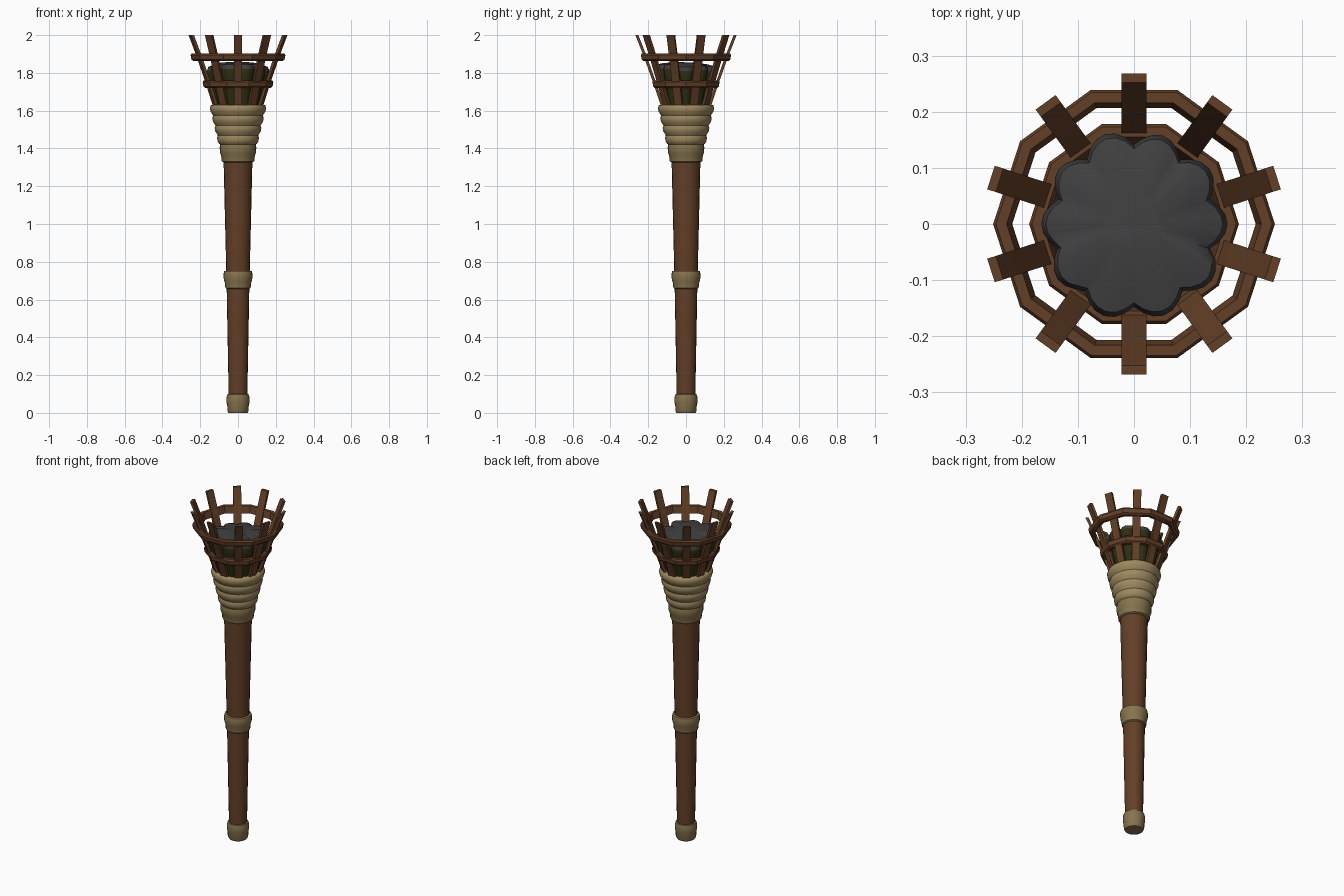
import bpy, bmesh, math, random
from mathutils import Vector, Matrix

if "Cube" in bpy.data.objects:
    bpy.data.objects.remove(bpy.data.objects["Cube"])
random.seed(4)


def material(name, rgb):
    m = bpy.data.materials.new(name)
    m.diffuse_color = (*rgb, 1)
    m.use_nodes = True
    m.node_tree.nodes["Principled BSDF"].inputs["Base Color"].default_value = m.diffuse_color
    return m


WOOD = material("brown wood", (0.125, 0.050, 0.020))
ROPE = material("light rope", (0.34, 0.25, 0.115))
ROPE_DARK = material("dark rope", (0.24, 0.175, 0.075))
COAL = material("grey coal", (0.05, 0.05, 0.052))
MOSS = material("dark moss", (0.028, 0.028, 0.006))


def finish(bm, name, mats, angle=40):
    bmesh.ops.recalc_face_normals(bm, faces=bm.faces)
    me = bpy.data.meshes.new(name)
    bm.to_mesh(me)
    bm.free()
    ob = bpy.data.objects.new(name, me)
    bpy.context.collection.objects.link(ob)
    for m in mats:
        me.materials.append(m)
    bpy.ops.object.select_all(action='DESELECT')
    ob.select_set(True)
    bpy.context.view_layer.objects.active = ob
    bpy.ops.object.shade_smooth_by_angle(angle=math.radians(angle))
    return ob


def lathe(name, profile, mat, n=20, closed=False, angle=40, start=0.0):
    """Revolve (radius, z) points; cap the ends unless the profile is closed."""
    bm = bmesh.new()
    rings = [[bm.verts.new((r * math.cos(start + math.tau * i / n),
                            r * math.sin(start + math.tau * i / n), z))
              for i in range(n)] for r, z in profile]
    pairs = list(zip(rings, rings[1:] + rings[:1])) if closed else list(zip(rings, rings[1:]))
    for a, b in pairs:
        for i in range(n):
            j = (i + 1) % n
            bm.faces.new((a[i], a[j], b[j], b[i]))
    if not closed:
        bm.faces.new(rings[0])
        bm.faces.new(rings[-1])
    return finish(bm, name, [mat], angle)


# Tapered pole
lathe("pole", [(0.048, 0.02), (0.060, 0.66), (0.077, 1.36)], WOOD)

# Narrow rope bindings
lathe("foot_binding", [(0.050, 0), (0.056, 0.012), (0.057, 0.04), (0.061, 0.055),
                       (0.061, 0.08), (0.057, 0.098), (0.048, 0.10)], ROPE_DARK)
lathe("middle_binding", [(0.058, 0.655), (0.067, 0.662), (0.070, 0.69), (0.075, 0.705),
                         (0.077, 0.735), (0.073, 0.75), (0.060, 0.753)], ROPE_DARK)
lathe("neck_binding", [(0.075, 1.325), (0.086, 1.332), (0.090, 1.365), (0.095, 1.375),
                       (0.097, 1.405), (0.094, 1.42), (0.080, 1.425)], ROPE_DARK)

# Flared head wrapped in coils of rope
coils = [(0.085, 1.415)]
for k in range(4):
    z0 = 1.42 + 0.0525 * k
    r0 = 0.099 + 0.0125 * k
    coils += [(r0, z0 + 0.004), (r0 + 0.009, z0 + 0.018), (r0 + 0.012, z0 + 0.036),
              (r0 + 0.008, z0 + 0.049)]
coils += [(0.140, 1.63), (0.118, 1.632)]
lathe("head_wrap", coils, ROPE)

# Basket slats, ten around, leaning outwards
bm = bmesh.new()
for k in range(10):
    rot = Matrix.Rotation(math.radians(90 + 36 * k), 3, 'Z')
    rows = []
    for r, z in [(0.117, 1.60), (0.163, 1.74), (0.213, 1.88), (0.260, 2.0)]:
        rows.append([bm.verts.new(rot @ Vector((r + a, b, z)))
                     for a, b in [(-0.008, -0.022), (0.008, -0.022),
                                  (0.008, 0.022), (-0.008, 0.022)]])
    for a, b in zip(rows, rows[1:]):
        for i in range(4):
            j = (i + 1) % 4
            bm.faces.new((a[i], a[j], b[j], b[i]))
    bm.faces.new(rows[0])
    bm.faces.new(rows[-1])
finish(bm, "basket_slats", [WOOD], 30)


# Ten-sided hoops
def hoop(name, r, z, h, lean):
    prof = [(r - 0.024 - lean, z - h), (r - 0.006 - lean, z - h), (r - lean / 2, z - h * 0.6),
            (r, z + h * 0.6), (r - 0.005, z + h), (r - 0.024, z + h)]
    lathe(name, prof, WOOD, 10, True, 30)


hoop("lower_hoop", 0.187, 1.74, 0.02, 0.008)
hoop("upper_hoop", 0.251, 1.882, 0.02, 0.010)

# Lumpy fuel: mossy sides with lobes between the slats, coal on top
bm = bmesh.new()
N = 60
jit = [random.uniform(-0.006, 0.006) for _ in range(10)]
hgt = [random.uniform(-0.010, 0.010) for _ in range(10)]
rings = []
for scale, z, top in [(0.70, 1.61, 0), (0.84, 1.70, 0), (0.96, 1.78, 0), (1.0, 1.815, 1),
                      (0.95, 1.838, 1), (0.72, 1.848, 0.6), (0.36, 1.855, 0.3)]:
    ring = []
    for i in range(N):
        t = math.tau * i / N
        k = int(((math.degrees(t) - 18) % 360) // 36)
        r = (0.145 + 0.024 * abs(math.sin(5 * (t - math.pi / 2))) + jit[k] * 0.7) * scale
        ring.append(bm.verts.new((r * math.cos(t), r * math.sin(t), z + hgt[k] * top)))
    rings.append(ring)
for level, (a, b) in enumerate(zip(rings, rings[1:])):
    for i in range(N):
        j = (i + 1) % N
        f = bm.faces.new((a[i], a[j], b[j], b[i]))
        f.material_index = 1 if level >= 3 else 0
bm.faces.new(rings[0])
bm.faces.new(rings[-1]).material_index = 1
finish(bm, "fuel", [MOSS, COAL], 45)
